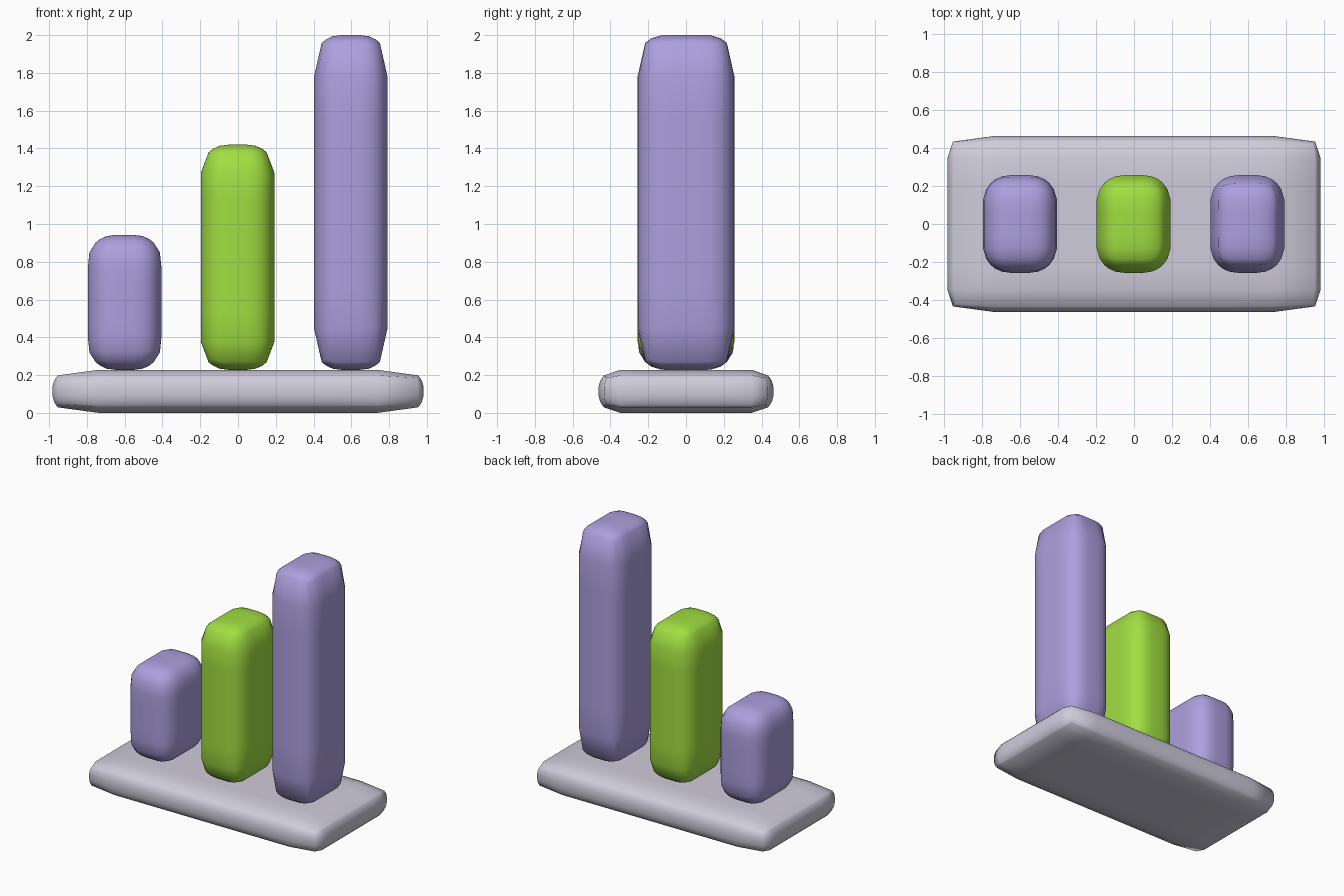
import bpy
import bmesh
from mathutils import Vector

cube = bpy.data.objects.get("Cube")
if cube:
    bpy.data.objects.remove(cube, do_unlink=True)


def material(name, rgb):
    """Flat material from 8-bit screen values, stored as linear."""
    linear = [((c / 255 + 0.055) / 1.055) ** 2.4 for c in rgb]
    mat = bpy.data.materials.new(name)
    mat.use_nodes = True
    mat.diffuse_color = (*linear, 1)
    mat.node_tree.nodes["Principled BSDF"].inputs["Base Color"].default_value = (*linear, 1)
    return mat


def rounded_box(name, size, center, radius, mat, cuts=7):
    """Evenly divided box whose outer points are pulled onto a rounded rim."""
    bm = bmesh.new()
    bmesh.ops.create_cube(bm, size=1)
    bmesh.ops.subdivide_edges(bm, edges=bm.edges[:], cuts=cuts, use_grid_fill=True)
    inner = [s / 2 - radius for s in size]
    for v in bm.verts:
        p = Vector([c * s for c, s in zip(v.co, size)])
        core = Vector([max(-i, min(i, c)) for c, i in zip(p, inner)])
        v.co = core + (p - core).normalized() * radius
    bmesh.ops.recalc_face_normals(bm, faces=bm.faces[:])
    for f in bm.faces:
        f.smooth = True
    mesh = bpy.data.meshes.new(name)
    bm.to_mesh(mesh)
    bm.free()
    mesh.materials.append(mat)
    obj = bpy.data.objects.new(name, mesh)
    obj.location = center
    bpy.context.collection.objects.link(obj)
    return obj


grey = material("pale grey", (207, 204, 219))
purple = material("lavender", (172, 160, 222))
green = material("lime green", (161, 222, 65))

# Base slab
base_top = 0.228
rounded_box("base", (1.965, 0.926, base_top), (0, 0, base_top / 2), 0.1, grey)

# Three bars rising from right to left
bars = (
    ("short_bar", -0.6, 0.714, purple),
    ("middle_bar", -0.002, 1.192, green),
    ("tall_bar", 0.597, 1.772, purple),
)
for name, x, height, mat in bars:
    rounded_box(name, (0.39, 0.514, height), (x, 0, base_top + height / 2), 0.14, mat)
